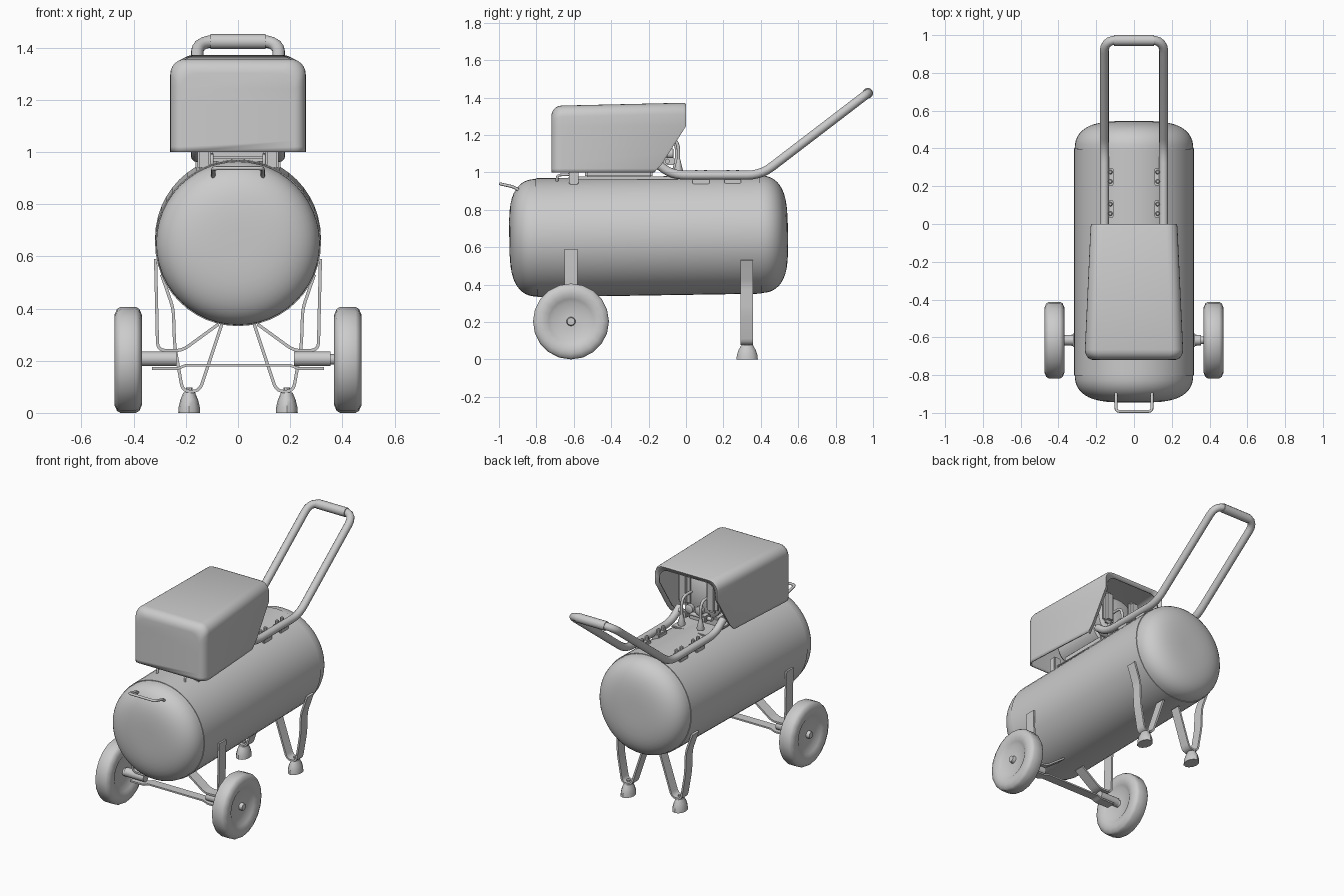
import bpy, bmesh
from math import sin, cos, pi, radians
from mathutils import Vector, Matrix

if "Cube" in bpy.data.objects:
    bpy.data.objects.remove(bpy.data.objects["Cube"])

UP = Matrix.Identity(4)
ALONG_Y = Matrix.Rotation(-pi / 2, 4, 'X')
ALONG_X = Matrix.Rotation(pi / 2, 4, 'Y')


def finish(name, bm, angle=35):
    bmesh.ops.recalc_face_normals(bm, faces=bm.faces)
    me = bpy.data.meshes.new(name)
    bm.to_mesh(me)
    bm.free()
    ob = bpy.data.objects.new(name, me)
    bpy.context.collection.objects.link(ob)
    smooth(ob, angle)
    return ob


def smooth(ob, angle=35):
    bpy.ops.object.select_all(action='DESELECT')
    ob.select_set(True)
    bpy.context.view_layer.objects.active = ob
    bpy.ops.object.shade_smooth_by_angle(angle=radians(angle))


def lathe(name, profile, loc, axis=UP, n=32, scale=(1, 1, 1), angle=35):
    """Spin (radius, height) pairs round an axis; both ends are capped."""
    bm = bmesh.new()
    m = Matrix.Translation(loc) @ axis @ Matrix.Diagonal((*scale, 1))
    rings = [[bm.verts.new(m @ Vector((r * cos(2 * pi * i / n), r * sin(2 * pi * i / n), h)))
              for i in range(n)] for r, h in profile]
    for a, b in zip(rings, rings[1:]):
        for i in range(n):
            bm.faces.new((a[i], a[(i + 1) % n], b[(i + 1) % n], b[i]))
    bm.faces.new(rings[0])
    bm.faces.new(rings[-1])
    return finish(name, bm, angle)


def box(name, loc, size, bevel=0.0):
    bm = bmesh.new()
    bmesh.ops.create_cube(bm, size=1, matrix=Matrix.Translation(loc) @ Matrix.Diagonal((*size, 1)))
    if bevel:
        bmesh.ops.bevel(bm, geom=bm.edges[:], offset=bevel, segments=2, affect='EDGES')
    return finish(name, bm)


def fillet(pts, r, n=5):
    """Round the inner corners of a path."""
    pts = [Vector(p) for p in pts]
    out = [pts[0]]
    for a, p, b in zip(pts, pts[1:], pts[2:]):
        s = p + (a - p).normalized() * min(r, (a - p).length * .49)
        e = p + (b - p).normalized() * min(r, (b - p).length * .49)
        out += [s.lerp(p, k / n).lerp(p.lerp(e, k / n), k / n) for k in range(n + 1)]
    return out + [pts[-1]]


def tube(name, pts, r, bend=.05, res=4):
    path = fillet(pts, bend)
    cu = bpy.data.curves.new(name, 'CURVE')
    cu.dimensions = '3D'
    cu.bevel_depth, cu.bevel_resolution, cu.use_fill_caps = r, res, True
    sp = cu.splines.new('POLY')
    sp.points.add(len(path) - 1)
    for q, p in zip(sp.points, path):
        q.co = (*p, 1)
    ob = bpy.data.objects.new(name, cu)
    bpy.context.collection.objects.link(ob)
    bpy.ops.object.select_all(action='DESELECT')
    ob.select_set(True)
    bpy.context.view_layer.objects.active = ob
    bpy.ops.object.convert(target='MESH')
    smooth(bpy.context.object, 50)


def strap(name, pts, y, width, t=.012, bend=.03):
    """Flat bar bent along an (x, z) path."""
    path = fillet([(x, y, z) for x, z in pts], bend, 4)
    bm = bmesh.new()
    rings = []
    for i, p in enumerate(path):
        d = (path[min(i + 1, len(path) - 1)] - path[max(i - 1, 0)]).normalized()
        nrm = Vector((-d.z, 0, d.x)) * t / 2
        w = Vector((0, width / 2, 0))
        rings.append([bm.verts.new(p + o) for o in (nrm + w, nrm - w, -nrm - w, -nrm + w)])
    for a, b in zip(rings, rings[1:]):
        for i in range(4):
            bm.faces.new((a[i], a[(i + 1) % 4], b[(i + 1) % 4], b[i]))
    bm.faces.new(rings[0])
    bm.faces.new(rings[-1])
    finish(name, bm)


# Air tank: slightly tilted body with domed ends
TILT = Matrix.Rotation(radians(.9), 4, 'X') @ ALONG_Y
cap = [(.314 * max(cos(a), 0.0) ** .55, .145 * sin(a) ** .9)
       for a in [k * pi / 24 for k in range(12)]] + [(.06, .145)]
prof = ([(r, -.60 - h) for r, h in reversed(cap)] + [(.318, -.60), (.318, .60)]
        + [(r, .60 + h) for r, h in cap])
lathe("air_tank", prof, (0, -.2, .66), TILT, 48)

# Hood: rounded shell, open below, with a slanted open rear
def rear_y(z):
    if z > 1.247:
        return 0.0
    if z > 1.043:
        return -.13 * (1.247 - z) / .204
    return -.13 - .04 * (1.043 - z) / .043


def hood_section(w, top, y_of, r=.06):
    pts = [(w, z) for z in (1.0, 1.02, 1.043, 1.11, 1.18, 1.247)]
    pts += [(w - r + r * cos(k * pi / 12), top - r + r * sin(k * pi / 12)) for k in range(7)]
    pts += [(-x, z) for x, z in reversed(pts)]
    return [Vector((x, y_of(z), z)) for x, z in pts]


R = .055
sections = []
for k in range(6):
    a = k * pi / 10
    d, y = R * (1 - sin(a)), -.72 + R * (1 - cos(a))
    sections.append(hood_section(.26 - d * .8, 1.357 - d, lambda z, y=y: y))
sections.append(hood_section(.23, 1.372, lambda z: rear_y(z) - .015))
sections.append(hood_section(.225, 1.366, rear_y))
sections.append(hood_section(.2, 1.34, lambda z: rear_y(z) - .012))
bm = bmesh.new()
rows = [[bm.verts.new(p) for p in s] for s in sections]
for a, b in zip(rows, rows[1:]):
    for i in range(len(a) - 1):
        bm.faces.new((a[i], a[i + 1], b[i + 1], b[i]))
bm.faces.new(rows[0])
hood = finish("hood", bm, 40)
sol = hood.modifiers.new("thickness", 'SOLIDIFY')
sol.thickness, sol.offset = .01, -1

# Motor and pump under the hood, on a saddle plate
box("saddle_plate", (0, -.31, .97), (.27, .54, .014), .004)
box("pump_base", (0, -.36, 1.0), (.22, .36, .06), .01)
lathe("motor", [(.09, -.2), (.12, -.17), (.12, .17), (.09, .2)], (0, -.42, 1.14), ALONG_Y, 28)
lathe("fan_shroud", [(.14, 0), (.15, .02), (.15, .06), (.12, .08)], (0, -.22, 1.16), ALONG_Y, 28)
for s in (1, -1):
    box("inner_baffle", (s * .1, -.13, 1.2), (.08, .05, .22), .02)
    box("hood_post", (s * .13, -.6, .985), (.05, .05, .1), .006)
    tube("front_mount", [(s * .1, -.69, .90), (s * .1, -.69, .985), (s * .1, -.6, .99)], .007, .02)

# Regulators, hoses and knobs at the rear opening
for x, y in ((.06, -.04), (-.07, -.05)):
    lathe("regulator_knob", [(.022, 0), (.024, .01), (.014, .05), (.01, .07)], (x, y, 1.0), n=12)
    tube("regulator_hose", [(x, y, 1.06), (x, y, 1.14), (x, y - .02, 1.18), (x, y - .12, 1.18)], .009, .03)
    lathe("gauge", [(.025, 0), (.028, .01), (.028, .03), (.022, .034)], (x * .5, y - .06, 1.1), ALONG_Y, 16)
    box("valve_body", (x, y - .05, 1.06), (.04, .06, .04), .006)
tube("manifold", [(-.12, -.1, 1.06), (.12, -.1, 1.06)], .013)

# Push handle with padded grip
half = [(-.16, 1.05), (-.07, .985), (.40, .985), (.975, 1.425)]
left = [(-.157, y, z) for y, z in half]
right = [(.157, y, z) for y, z in reversed(half)]
tube("handle", left + right, .024, .075)
tube("handle_grip", [(-.105, .972, 1.423), (.105, .972, 1.423)], .029)

# Handle brackets and bolts
for s in (1, -1):
    for y in (.08, .25):
        box("handle_bracket", (s * .135, y, .955), (.055, .09, .06), .005)
        for dy in (-.025, .025):
            lathe("bracket_bolt", [(.012, -.012), (.012, .008), (.007, .012)],
                  (s * .125, y + dy, 1.0), n=8)

# Front tow hook
tube("front_hook", [(-.095, -.88, .895), (-.095, -.92, .922), (-.095, -.992, .938),
                    (.095, -.992, .938), (.095, -.92, .922), (.095, -.88, .895)], .008, .02, 2)

# Axle cross strap
strap("axle_cross_strap", [(-.33, .17), (-.23, .17), (-.2, .183), (.2, .183), (.23, .17), (.33, .17)],
      -.615, .06, .01, .01)

tread = [(.1, .03), (.12, .043), (.145, .052), (.172, .053), (.195, .043), (.203, .03)]
wheel = [(.02, -.053), (.024, -.032)] + [(r, -h) for r, h in tread]
wheel += [(r, -h) for r, h in reversed(wheel)]
for s in (1, -1):
    # Wheels, axles and wheel-side straps
    lathe("wheel", wheel, (s * .421, -.615, .203), ALONG_X, 20, angle=50)
    lathe("axle_sleeve", [(.028, -.08), (.028, .06)], (s * .295, -.615, .207), ALONG_X, 20)
    lathe("axle_end", [(.02, -.07), (.02, .07)], (s * .36, -.615, .205), ALONG_X, 16)
    strap("wheel_strap", [(s * .316, .59), (s * .308, .24), (s * .215, .238), (s * .075, .34)],
          -.615, .07)
    # Rear legs and rubber feet
    strap("rear_leg", [(s * .293, .53), (s * .248, .40), (s * .243, .26), (s * .212, .082),
                       (s * .148, .082), (s * .06, .345)], .325, .066)
    lathe("rubber_foot", [(.057, 0), (.055, .022), (.046, .05), (.03, .078)],
          (s * .187, .327, 0), n=12, scale=(.74, 1, 1))
    lathe("foot_bolt", [(.012, .07), (.012, .098)], (s * .187, .327, 0), n=8)
